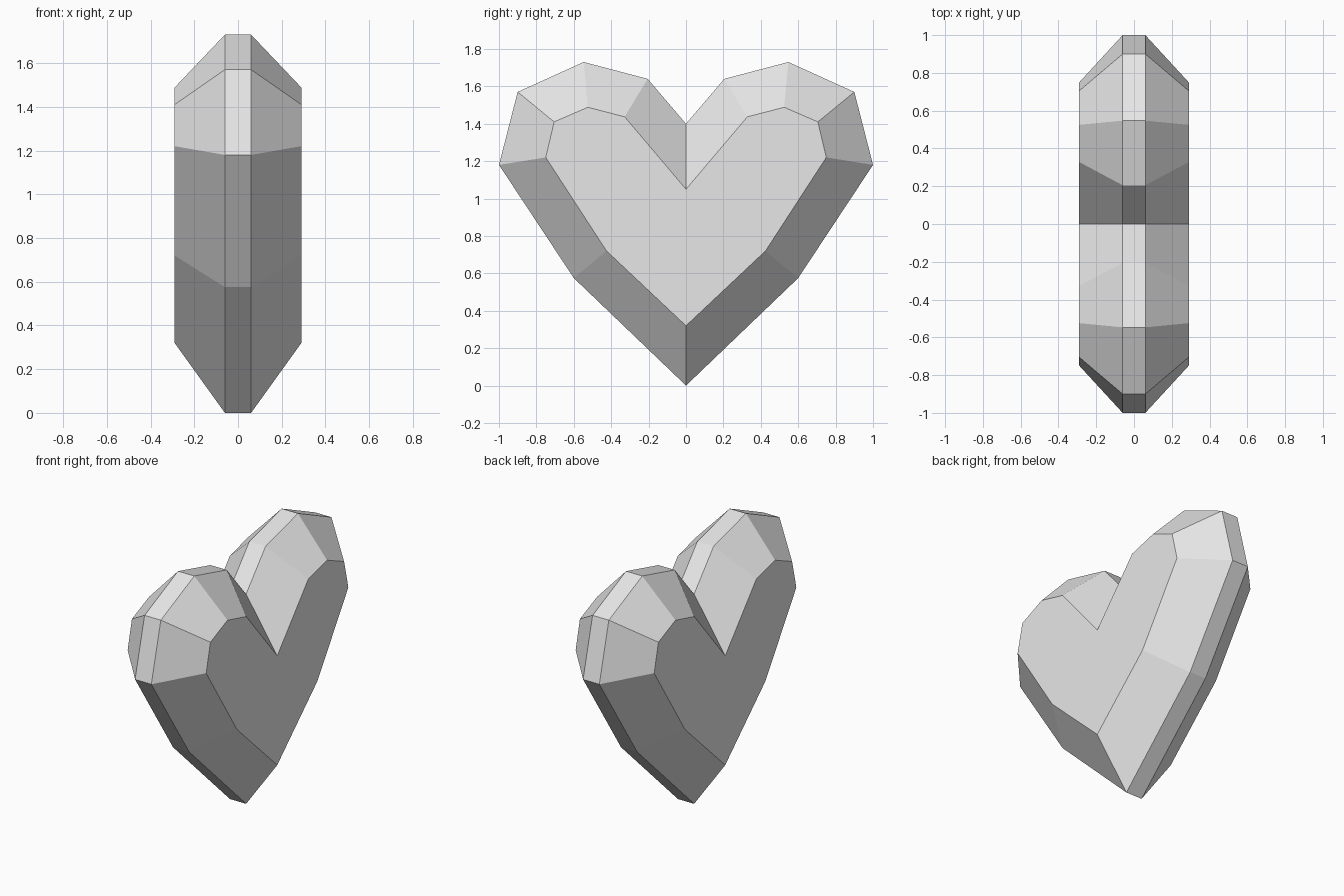
import bpy
import bmesh

cube = bpy.data.objects.get("Cube")
if cube:
    bpy.data.objects.remove(cube, do_unlink=True)

# Half outlines (y, z) from the bottom tip up to the notch
RIM = [(0, 0), (0.6, 0.575), (1, 1.18), (0.9, 1.57), (0.547, 1.73), (0.205, 1.64), (0, 1.4)]
FACE = [(0, 0.32), (0.425, 0.72), (0.75, 1.22), (0.705, 1.41), (0.525, 1.488), (0.328, 1.437), (0, 1.05)]
RIM_X, FACE_X = 0.06, 0.29


def full_loop(half):
    """Mirror a half outline across y = 0 into a closed loop."""
    return half + [(-y, z) for y, z in half[-2:0:-1]]


# Single stone-grey material
grey = bpy.data.materials.new("light_grey")
grey.use_nodes = True
colour = (0.8, 0.8, 0.8, 1)
grey.diffuse_color = colour
grey.node_tree.nodes["Principled BSDF"].inputs["Base Color"].default_value = colour

# Faceted heart: four outline rings from side to side, bridged and capped
bm = bmesh.new()
rings = []
for half, x in ((FACE, -FACE_X), (RIM, -RIM_X), (RIM, RIM_X), (FACE, FACE_X)):
    rings.append([bm.verts.new((x, y, z)) for y, z in full_loop(half)])
for a, b in zip(rings, rings[1:]):
    for i in range(len(a)):
        j = (i + 1) % len(a)
        bm.faces.new((a[i], a[j], b[j], b[i]))
bm.faces.new(rings[0])
bm.faces.new(rings[-1])
bmesh.ops.recalc_face_normals(bm, faces=bm.faces[:])

mesh = bpy.data.meshes.new("heart")
bm.to_mesh(mesh)
bm.free()
mesh.materials.append(grey)
heart = bpy.data.objects.new("heart", mesh)
bpy.context.collection.objects.link(heart)
